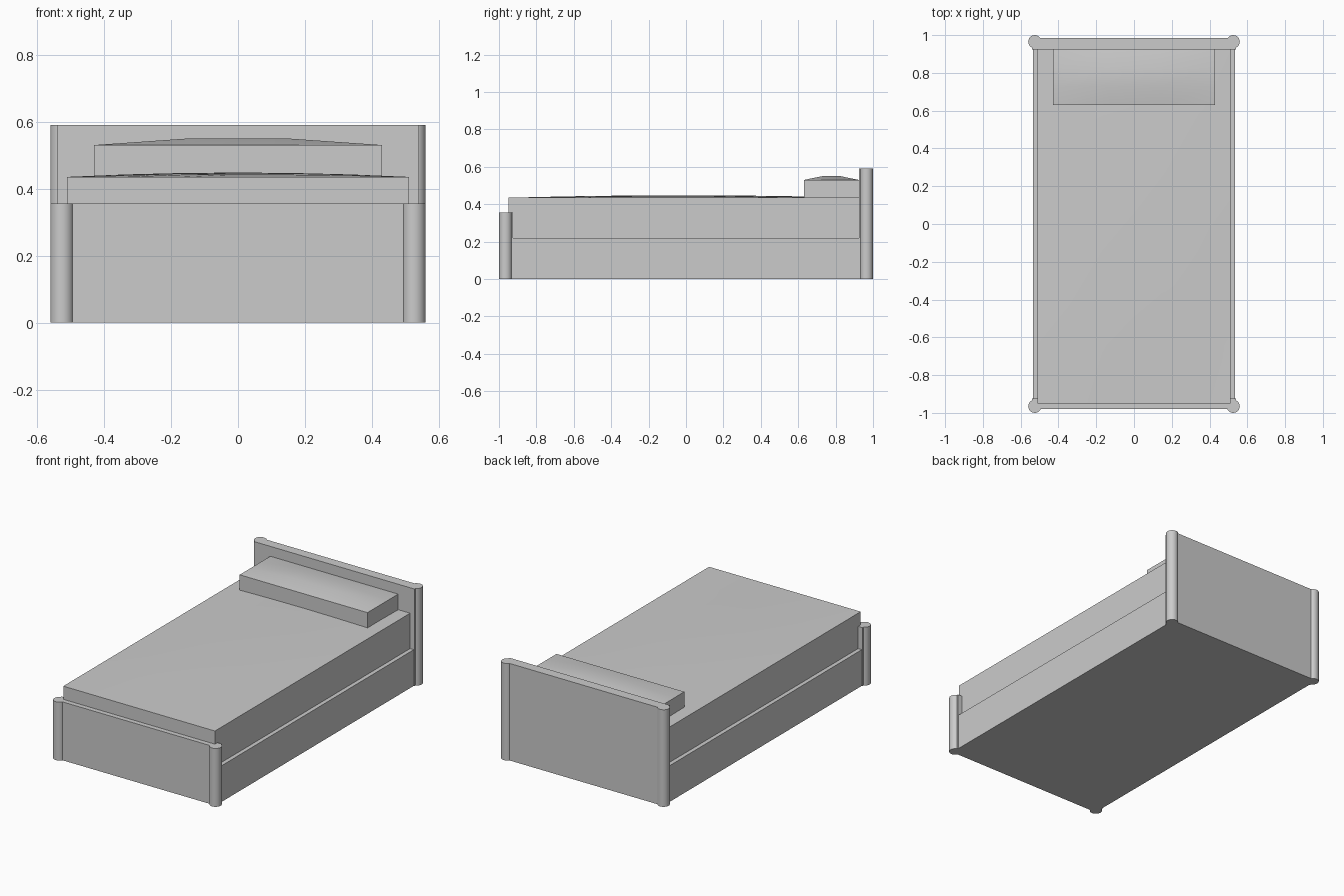
import bpy, bmesh

if "Cube" in bpy.data.objects:
    bpy.data.objects.remove(bpy.data.objects["Cube"])


def finish(bm, name):
    mesh = bpy.data.meshes.new(name)
    bmesh.ops.recalc_face_normals(bm, faces=bm.faces)
    bm.to_mesh(mesh)
    bm.free()
    obj = bpy.data.objects.new(name, mesh)
    bpy.context.collection.objects.link(obj)
    return obj


def smooth(obj, angle=0.6):
    bpy.ops.object.select_all(action='DESELECT')
    obj.select_set(True)
    bpy.context.view_layer.objects.active = obj
    bpy.ops.object.shade_smooth_by_angle(angle=angle)


def block(name, lo, hi):
    bm = bmesh.new()
    bmesh.ops.create_cube(bm, size=1)
    for v in bm.verts:
        v.co = [(a + b) / 2 + c * (b - a) for a, b, c in zip(lo, hi, v.co)]
    return finish(bm, name)


def cushion(name, lo, hi, rise, segments):
    """Straight-sided block with a gently domed top."""
    bm = bmesh.new()
    bmesh.ops.create_grid(bm, x_segments=segments, y_segments=segments, size=0.5)
    top = list(bm.verts)
    ext = bmesh.ops.extrude_face_region(bm, geom=list(bm.faces), use_keep_orig=True)
    lower = {e for e in ext['geom'] if isinstance(e, bmesh.types.BMVert)}
    for v in bm.verts:
        u, w = v.co.x, v.co.y
        dome = (1 - 4 * u * u) * (1 - 4 * w * w)
        # scaled so a three-by-three top peaks exactly at the rise
        peak = (1 - 1 / 9) ** 2 if segments == 3 else 1
        z = lo[2] if v in lower else hi[2] + rise * dome / peak
        v.co = ((lo[0] + hi[0]) / 2 + u * (hi[0] - lo[0]),
                (lo[1] + hi[1]) / 2 + w * (hi[1] - lo[1]), z)
    obj = finish(bm, name)
    smooth(obj)
    return obj


# Base, end boards
block("bed_base", (-0.535, -0.95, 0), (0.535, 0.95, 0.22))
block("headboard", (-0.54, 0.925, 0), (0.54, 0.985, 0.59))
block("footboard", (-0.54, -0.98, 0), (0.54, -0.925, 0.355))

# Round corner posts
for end, y, height in (("head", 0.965, 0.59), ("foot", -0.965, 0.355)):
    for side, x in (("left", -0.525), ("right", 0.525)):
        bpy.ops.mesh.primitive_cylinder_add(vertices=24, radius=0.035, depth=height,
                                            location=(x, y, height / 2))
        post = bpy.context.object
        post.name = f"{end}_post_{side}"
        smooth(post)

# Bedding
cushion("mattress", (-0.51, -0.95, 0.2), (0.51, 0.925, 0.435), 0.013, 6)
cushion("pillow", (-0.43, 0.63, 0.43), (0.43, 0.925, 0.53), 0.02, 3)
